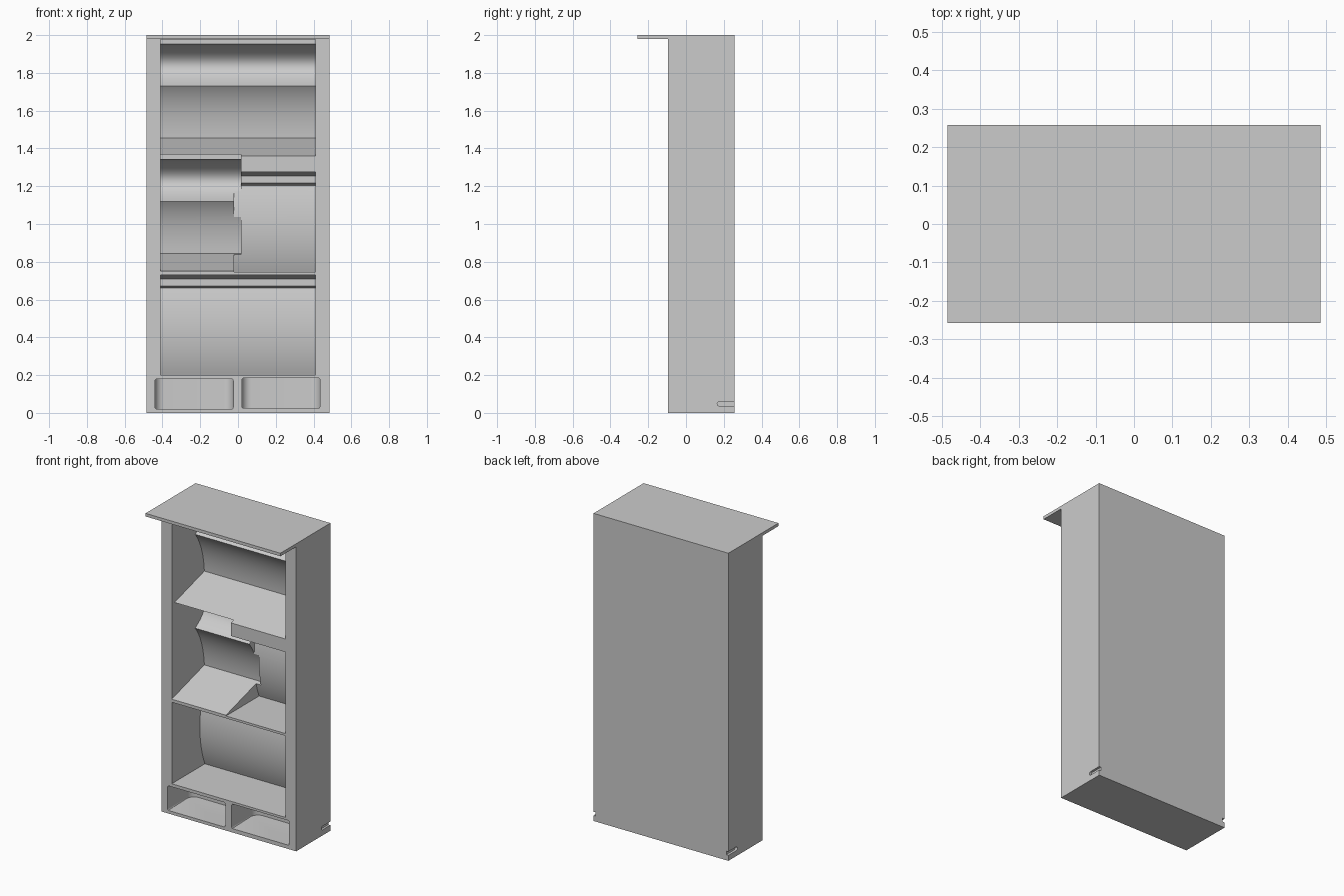
import bpy
import bmesh
import math
from mathutils import Vector

if "Cube" in bpy.data.objects:
    bpy.data.objects.remove(bpy.data.objects["Cube"])

FRONT, BACK, HALF = -0.095, 0.257, 0.485

# single grey finish
grey = bpy.data.materials.new("grey")
grey.use_nodes = True
colour = (0.6, 0.6, 0.6, 1)
grey.diffuse_color = colour
grey.node_tree.nodes["Principled BSDF"].inputs["Base Color"].default_value = colour


def make_object(name, bm):
    bmesh.ops.recalc_face_normals(bm, faces=bm.faces)
    mesh = bpy.data.meshes.new(name)
    bm.to_mesh(mesh)
    bm.free()
    mesh.materials.append(grey)
    obj = bpy.data.objects.new(name, mesh)
    bpy.context.collection.objects.link(obj)
    return obj


def prism(name, points, direction):
    """Extrude a closed loop of 3D points along a direction."""
    bm = bmesh.new()
    face = bm.faces.new([bm.verts.new(p) for p in points])
    new = bmesh.ops.extrude_face_region(bm, geom=[face])["geom"]
    verts = [v for v in new if isinstance(v, bmesh.types.BMVert)]
    bmesh.ops.translate(bm, verts=verts, vec=direction)
    return make_object(name, bm)


def box(name, x0, x1, y0, y1, z0, z1):
    loop = [(x0, y0, z0), (x1, y0, z0), (x1, y1, z0), (x0, y1, z0)]
    return prism(name, loop, (0, 0, z1 - z0))


def curve(a, mid, b, steps=20):
    """Smooth curve from a to b, passing through mid."""
    a, mid, b = Vector(a), Vector(mid), Vector(b)
    c = 2 * mid - (a + b) / 2
    return [(1 - t) ** 2 * a + 2 * t * (1 - t) * c + t * t * b
            for t in (i / steps for i in range(steps + 1))]


def cavity(name, x0, x1, base, profile):
    """Cutter from a (depth, height) profile, open to the front."""
    height = profile[-1][1]
    loop = [(-0.05, 0), (0, 0)] + list(profile) + [(-0.05, height)]
    points = [(x0, FRONT + d, base + z) for d, z in loop]
    return prism(name, points, (x1 - x0, 0, 0))


# sloping shelf with an undercut nose and a scooped upper back
scoop = (curve((0.335, 0.095), (0.305, 0.25), (0.24, 0.37))
         + curve((0.24, 0.37), (0.335, 0.485), (0.22, 0.59))[1:]
         + [(0.2, 0.592), (0.2, 0.618)])
# flat shelf with a gently bulging back and a stepped top
bulge = (curve((0.34, 0), (0.29, 0.22), (0.315, 0.46))
         + [(0.27, 0.472), (0.27, 0.51)]
         + curve((0.265, 0.512), (0.2, 0.524), (0.12, 0.53), 6))

cutters = [
    cavity("upper_cavity", -0.41, 0.41, 1.36, scoop),
    cavity("middle_left_cavity", -0.41, 0.015, 0.75, scoop),
    cavity("middle_right_cavity", -0.02, 0.41, 0.745, bulge),
    cavity("lower_cavity", -0.41, 0.41, 0.2, bulge),
]

# storage bins with rounded rear corners
for x0, x1, z0 in ((-0.44, -0.025, 0.02), (0.02, 0.435, 0.025)):
    bin_cutter = box("bin_cutter", x0, x1, FRONT - 0.05, FRONT + 0.25, z0, z0 + 0.16)
    bm = bmesh.new()
    bm.from_mesh(bin_cutter.data)
    rear = [e for e in bm.edges if all(v.co.y > 0 for v in e.verts)
            and abs(e.verts[0].co.z - e.verts[1].co.z) > 0.1]
    bmesh.ops.bevel(bm, geom=rear, offset=0.05, segments=8, profile=0.5,
                    affect='EDGES')
    runners = [e for e in bm.edges if abs(e.verts[0].co.y - e.verts[1].co.y) > 0.2]
    bmesh.ops.bevel(bm, geom=runners, offset=0.012, segments=4, profile=0.5,
                    affect='EDGES')
    bm.to_mesh(bin_cutter.data)
    bm.free()
    cutters.append(bin_cutter)

# shallow cable slots low on each side
for side in (-1, 1):
    angles = [math.radians(90 + 22.5 * i) for i in range(9)]
    loop = [(0.177 + 0.012 * math.cos(a), 0.048 + 0.012 * math.sin(a)) for a in angles]
    loop += [(BACK + 0.02, 0.036), (BACK + 0.02, 0.06)]
    points = [(side * (HALF - 0.015), y, z) for y, z in loop]
    cutters.append(prism("slot_cutter", points, (side * 0.05, 0, 0)))

# cabinet body with all recesses cut out
body = box("cabinet_body", -HALF, HALF, FRONT, BACK, 0, 1.98)
bpy.context.view_layer.objects.active = body
for cutter in cutters:
    mod = body.modifiers.new("cut", 'BOOLEAN')
    mod.operation = 'DIFFERENCE'
    mod.solver = 'EXACT'
    mod.object = cutter
    bpy.ops.object.modifier_apply(modifier=mod.name)
for cutter in cutters:
    bpy.data.objects.remove(cutter)

# overhanging top
box("top_panel", -HALF, HALF, -BACK, BACK, 1.98, 2)

bpy.ops.object.select_all(action='DESELECT')
body.select_set(True)
bpy.ops.object.shade_smooth_by_angle(angle=math.radians(25))
